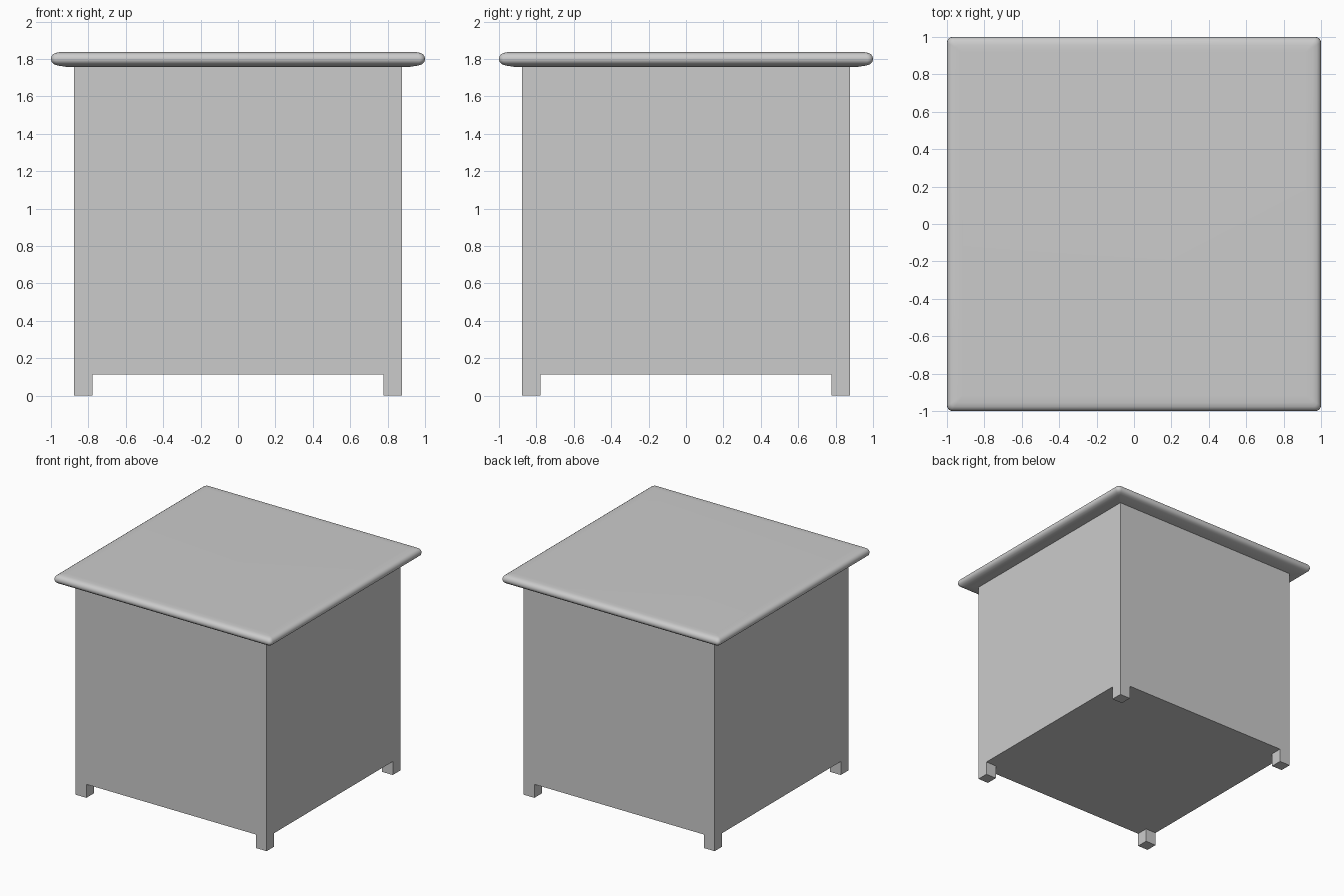
import bpy, bmesh, math
from mathutils import Vector

if "Cube" in bpy.data.objects:
    bpy.data.objects.remove(bpy.data.objects["Cube"])

BODY, LEG_IN = 0.876, 0.778      # half width of the body, inner face of the legs
Z_BODY, Z_TOP = 0.112, 1.757     # underside of the body, underside of the top


def add_object(name, bm):
    bmesh.ops.recalc_face_normals(bm, faces=bm.faces)
    mesh = bpy.data.meshes.new(name)
    bm.to_mesh(mesh)
    bm.free()
    ob = bpy.data.objects.new(name, mesh)
    bpy.context.collection.objects.link(ob)
    return ob


# Body: a box cut near its corners, with the four corner squares pulled down as feet
bm = bmesh.new()
bmesh.ops.create_cube(bm, size=1)
bmesh.ops.scale(bm, vec=(2 * BODY, 2 * BODY, Z_TOP - Z_BODY), verts=bm.verts)
bmesh.ops.translate(bm, vec=(0, 0, (Z_TOP + Z_BODY) / 2), verts=bm.verts)
for axis in (Vector((1, 0, 0)), Vector((0, 1, 0))):
    for side in (-1, 1):
        bmesh.ops.bisect_plane(bm, geom=bm.verts[:] + bm.edges[:] + bm.faces[:],
                               plane_co=axis * side * LEG_IN, plane_no=axis)
bm.normal_update()
corners = []
for f in bm.faces:
    c = f.calc_center_median()
    if f.normal.z < -0.9 and abs(c.x) > LEG_IN and abs(c.y) > LEG_IN:
        corners.append(f)
for f in corners:
    new = bmesh.ops.extrude_discrete_faces(bm, faces=[f])["faces"][0]
    for v in new.verts:
        v.co.z = 0.005 * 0
add_object("body_with_feet", bm)

# Top: stacked rounded-square rings following the soft edge profile
# (half width, height, corner radius)
PROFILE = [(0.86, 1.755, 0.004), (0.92, 1.758, 0.008), (0.96, 1.764, 0.015),
           (0.982, 1.771, 0.022), (0.995, 1.782, 0.028), (1.0, 1.796, 0.03),
           (0.998, 1.811, 0.03), (0.99, 1.824, 0.026), (0.977, 1.832, 0.02),
           (0.955, 1.836, 0.012), (0.92, 1.837, 0.006)]
STEPS = 5
bm = bmesh.new()
rings = []
for half, z, r in PROFILE:
    ring = []
    for q in range(4):
        a0 = q * math.pi / 2
        cx = math.copysign(half - r, math.cos(a0 + math.pi / 4))
        cy = math.copysign(half - r, math.sin(a0 + math.pi / 4))
        for i in range(STEPS + 1):
            a = a0 + i / STEPS * math.pi / 2
            ring.append(bm.verts.new((cx + r * math.cos(a), cy + r * math.sin(a), z)))
    rings.append(ring)
n = len(rings[0])
for low, high in zip(rings, rings[1:]):
    for i in range(n):
        j = (i + 1) % n
        bm.faces.new((low[i], low[j], high[j], high[i]))
bm.faces.new(rings[0][::-1])
bm.faces.new(rings[-1])
top = add_object("table_top", bm)
bpy.context.view_layer.objects.active = top
top.select_set(True)
bpy.ops.object.shade_smooth_by_angle(angle=math.radians(40))
